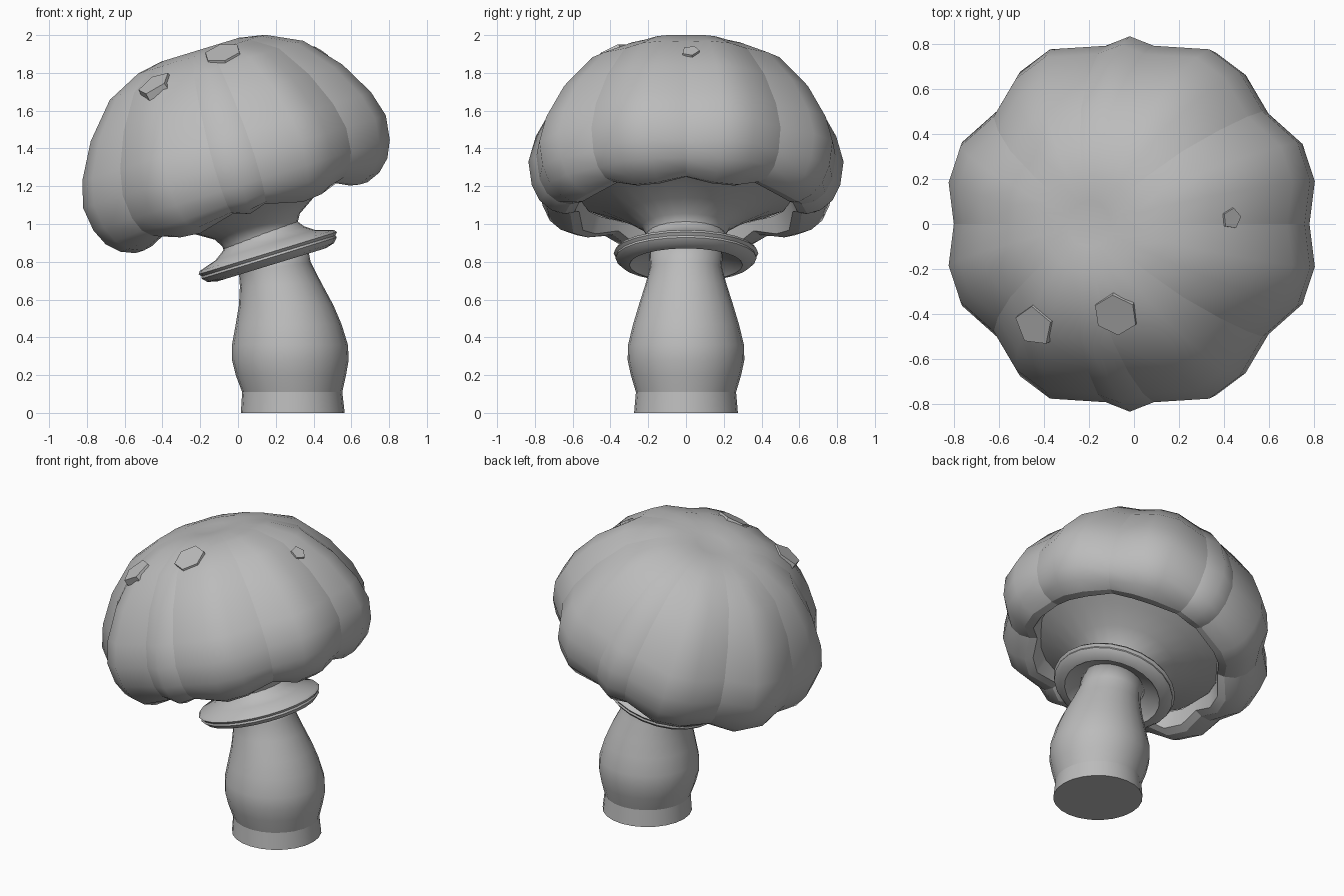
import bpy, bmesh, math
from mathutils import Matrix, Vector
from mathutils.bvhtree import BVHTree

cube = bpy.data.objects.get("Cube")
if cube:
    bpy.data.objects.remove(cube)

grey = bpy.data.materials.new("plain grey")
grey.use_nodes = True
grey.diffuse_color = (0.5, 0.5, 0.5, 1)
grey.node_tree.nodes["Principled BSDF"].inputs["Base Color"].default_value = (0.5, 0.5, 0.5, 1)

# Leaning frame shared by the cap, neck and skirt
TILT = Matrix.Translation((0, 0, 1.2)) @ Matrix.Rotation(math.radians(-17), 4, 'Y')


def finish(name, bm, matrix=None):
    bmesh.ops.recalc_face_normals(bm, faces=bm.faces)
    if matrix:
        bm.transform(matrix)
    for f in bm.faces:
        f.smooth = True
    mesh = bpy.data.meshes.new(name)
    bm.to_mesh(mesh)
    bm.free()
    mesh.materials.append(grey)
    obj = bpy.data.objects.new(name, mesh)
    bpy.context.collection.objects.link(obj)
    return obj


def loft(bm, rings):
    """Skin a list of closed rings of points."""
    loops = [[bm.verts.new(p) for p in ring] for ring in rings]
    for a, b in zip(loops, loops[1:]):
        n = len(a)
        for i in range(n):
            j = (i + 1) % n
            bm.faces.new((a[i], a[j], b[j], b[i]))
    return loops


def circle(r, z, x=0.0, lean=0.0, n=24):
    """Ring of points, optionally sheared so that it leans along x."""
    angles = [2 * math.pi * i / n for i in range(n)]
    return [(x + r * math.cos(a), r * math.sin(a), z + lean * r * math.cos(a)) for a in angles]


def smooth_by_angle(obj, degrees):
    bpy.ops.object.select_all(action='DESELECT')
    obj.select_set(True)
    bpy.context.view_layer.objects.active = obj
    bpy.ops.object.shade_smooth_by_angle(angle=math.radians(degrees))


# Stem: bulging column that bends towards the skirt
bm = bmesh.new()
stem = [(.275, 0, .29, 0), (.265, .11, .287, 0), (.292, .2, .28, 0), (.309, .28, .277, 0),
        (.307, .36, .275, 0), (.28, .47, .268, 0), (.25, .57, .255, 0), (.215, .68, .225, .05),
        (.19, .77, .195, .15), (.195, .86, .165, .3)]
loops = loft(bm, [circle(*s) for s in stem])
bm.faces.new(loops[0])
bm.faces.new(loops[-1])
# crisp line above the foot
foot = set(loops[1])
for e in bm.edges:
    if all(v in foot for v in e.verts) or e.verts[0].co.z + e.verts[1].co.z < .01:
        e.smooth = False
finish("stem", bm)

# Skirt: thin flared collar, hollow underneath
bm = bmesh.new()
skirt = [(.2, -.27), (.225, -.305), (.275, -.34), (.372, -.37), (.383, -.385), (.37, -.4),
         (.374, -.412), (.35, -.437), (.3, -.45), (.27, -.42), (.17, -.38)]
loft(bm, [circle(r, z, .047) for r, z in skirt])
smooth_by_angle(finish("skirt", bm, TILT), 40)

# Neck: cone opening out under the cap
bm = bmesh.new()
neck = [(.2, -.36), (.208, -.28), (.235, -.235), (.33, -.175), (.46, -.11), (.59, -.06)]
loft(bm, [circle(r, z, .035) for r, z in neck])
finish("neck", bm, TILT)

# Cap: dome whose radius follows wide lobes split by creases
QUARTER = [(0, .945), (13, 1), (25, 1), (39, .925), (53, .985), (64.5, 1), (82, .93)]
LOBES = QUARTER + [(90, .97)] + [(180 - a, f) for a, f in QUARTER[:0:-1]]
LOBES = LOBES + [(180 + a, f) for a, f in LOBES]
CREASES = (0, 39, 82, 98, 141, 180)
# (radius, height, strength of the lobes, rise of the rim at creases)
dome = [(.1, .745, 0, 0), (.22, .75, .4, 0), (.36, .725, .7, 0), (.55, .635, .85, 0), (.715, .455, 1, 0),
        (.82, .27, 1, 0), (.86, .13, 1, 0), (.842, .0, 1, 0), (.8, -.09, 1, .2), (.735, -.15, 1, .4),
        (.66, -.18, .9, .7), (.605, -.17, .8, .7), (.57, -.07, .4, 0)]


def lobed(r, z, strength, rise):
    ring = []
    for a, f in LOBES:
        t = math.radians(a)
        q = r * (1 - strength * (1 - f))
        ring.append((.02 + q * math.cos(t), q * math.sin(t), z + rise * (1 - f)))
    return ring


bm = bmesh.new()
loops = loft(bm, [lobed(*d) for d in dome])
pole = bm.verts.new((.02, 0, .735))
for a, b in zip(loops[0], loops[0][1:] + loops[0][:1]):
    bm.faces.new((a, b, pole))
columns = [[lp[i] for lp in loops[1:]] for i, (a, f) in enumerate(LOBES)
           if a in CREASES or a - 180 in CREASES]
for col in columns:
    for a, b in zip(col, col[1:]):
        bm.edges.get((a, b)).smooth = False
for row in (loops[-2], loops[-3]):
    for a, b in zip(row, row[1:] + row[:1]):
        bm.edges.get((a, b)).smooth = False
cap = finish("cap", bm, TILT)

# Warts: low five- or six-sided flakes lying on the cap
bm = bmesh.new()
bm.from_mesh(cap.data)
surface = BVHTree.FromBMesh(bm)
bm.free()
for i, (x, y, r, sides) in enumerate([(-.44, -.45, .1, 5), (-.08, -.4, .105, 6), (.43, .025, .05, 5)]):
    hit, normal, _, _ = surface.ray_cast(Vector((x, y, 3)), Vector((0, 0, -1)))
    bm = bmesh.new()
    loops = loft(bm, [circle(r, -.03, n=sides), circle(r * .95, .012, n=sides)])
    bm.faces.new(loops[1])
    place = Matrix.Translation(hit) @ normal.to_track_quat('Z', 'Y').to_matrix().to_4x4()
    smooth_by_angle(finish(f"wart_{i + 1}", bm, place), 30)
